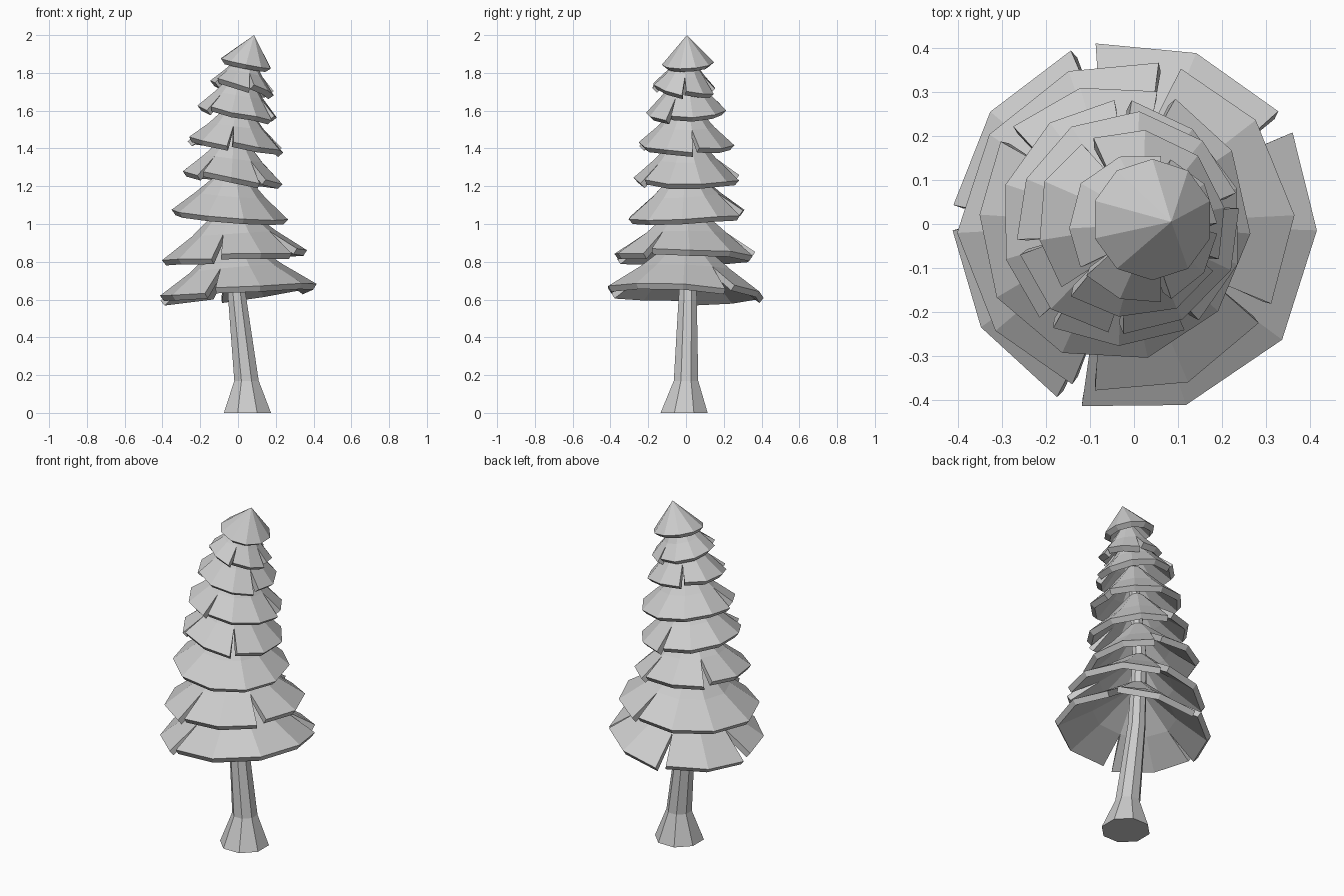
import bpy, bmesh, random
from math import cos, sin, radians
from mathutils import Vector

random.seed(4)
cube = bpy.data.objects.get("Cube")
if cube:
    bpy.data.objects.remove(cube)

grey = bpy.data.materials.new("plain_grey")
grey.use_nodes = True
grey.diffuse_color = (0.6, 0.6, 0.6, 1)
grey.node_tree.nodes["Principled BSDF"].inputs["Base Color"].default_value = (0.6, 0.6, 0.6, 1)


def finish(bm, name):
    bmesh.ops.recalc_face_normals(bm, faces=bm.faces)
    mesh = bpy.data.meshes.new(name)
    bm.to_mesh(mesh)
    bm.free()
    mesh.materials.append(grey)
    obj = bpy.data.objects.new(name, mesh)
    bpy.context.collection.objects.link(obj)
    return obj


def polar(center, radius, angle):
    a = radians(angle)
    return Vector(center) + Vector((radius * cos(a), radius * sin(a), 0))


# Leaning trunk: centre x, centre y, height, radius
def make_trunk(stations, sides=8):
    bm = bmesh.new()
    rings = [[bm.verts.new(polar((x, y, z), r, 360 * (k + 0.5) / sides)) for k in range(sides)]
             for x, y, z, r in stations]
    for low, high in zip(rings, rings[1:]):
        for k in range(sides):
            n = (k + 1) % sides
            bm.faces.new((low[k], low[n], high[n], high[k]))
    bm.faces.new(rings[0])
    bm.faces.new(rings[-1])
    return finish(bm, "trunk")


# Branch skirt: a flared shell whose rim is split at some spokes
def make_skirt(name, center, radius, height, tilt, top, phase, notches, sides=10):
    bm = bmesh.new()
    cx, cy, cz = center

    def tilted(p):
        p.z += tilt[0] * (p.x - cx) + tilt[1] * (p.y - cy)
        return bm.verts.new(p)

    spokes = [phase + 360 * k / sides for k in range(sides)]
    mid_center = (cx + 0.4 * (top[0] - cx), cy + 0.4 * (top[1] - cy), cz + 0.44 * height)
    upper = [bm.verts.new(polar((*top, cz + height), radius * 0.15, a)) for a in spokes]
    middle = [tilted(polar(mid_center, radius * 0.59, a)) for a in spokes]
    starts, ends = [], []
    for k, a in enumerate(spokes):
        r = radius * random.uniform(0.98, 1.03)
        if k in notches:
            drop = Vector((0, 0, 0.012))
            starts.append(tilted(polar(center, r, a + 4) + drop))
            ends.append(tilted(polar(center, r, a - 4) - drop))
        else:
            starts.append(tilted(polar(center, r, a)))
            ends.append(starts[-1])
    for k in range(sides):
        n = (k + 1) % sides
        bm.faces.new((starts[k], ends[n], middle[n], middle[k]))
        bm.faces.new((middle[k], middle[n], upper[n], upper[k]))
    thicken(finish(bm, name))


def thicken(obj):
    shell = obj.modifiers.new("thickness", "SOLIDIFY")
    shell.thickness = 0.035
    shell.offset = -1


# Pointed cap of the tree
def make_cap(center, radius, tilt, tip, sides=10):
    bm = bmesh.new()
    rim = []
    for k in range(sides):
        p = polar(center, radius, 18 + 360 * k / sides)
        p.z += tilt[0] * (p.x - center[0]) + tilt[1] * (p.y - center[1])
        rim.append(bm.verts.new(p))
    apex = bm.verts.new(tip)
    for k in range(sides):
        bm.faces.new((rim[k], rim[(k + 1) % sides], apex))
    thicken(finish(bm, "top_cap"))


make_trunk([(0.05, -0.01, 0, 0.135), (0.045, 0, 0.17, 0.07), (-0.01, 0.01, 0.66, 0.05),
            (-0.04, 0, 1.1, 0.04), (0, 0, 1.55, 0.03), (0.05, 0, 1.85, 0.015)])

# rim centre, radius, height, tilt, top centre, first spoke angle, split spokes
skirts = [
    ((0, 0, 0.645), 0.42, 0.27, (0.09, -0.04), (-0.02, 0), 34, (0, 2, 4, 6)),
    ((-0.015, 0, 0.835), 0.378, 0.26, (0.07, 0), (-0.03, 0), 3, (2, 7, 9)),
    ((-0.045, 0, 1.05), 0.312, 0.24, (-0.08, 0.06), (-0.03, 0), -4, (2, 4)),
    ((-0.03, 0, 1.245), 0.275, 0.23, (-0.13, 0), (-0.02, 0), 17, (2, 6, 8)),
    ((-0.015, 0, 1.42), 0.255, 0.22, (-0.12, 0), (0, 0), 12, (0, 5, 7)),
    ((-0.005, 0, 1.595), 0.215, 0.21, (-0.16, 0.05), (0.02, 0), 10, (3, 6, 9)),
    ((0.02, -0.01, 1.725), 0.17, 0.17, (-0.2, -0.08), (0.045, 0), 0, (0, 2, 6, 8)),
]
for i, spec in enumerate(skirts):
    make_skirt(f"branch_skirt_{i + 1}", *spec)

make_cap((0.042, 0.01, 1.85), 0.138, (-0.2, 0.05), (0.085, 0.005, 2))
